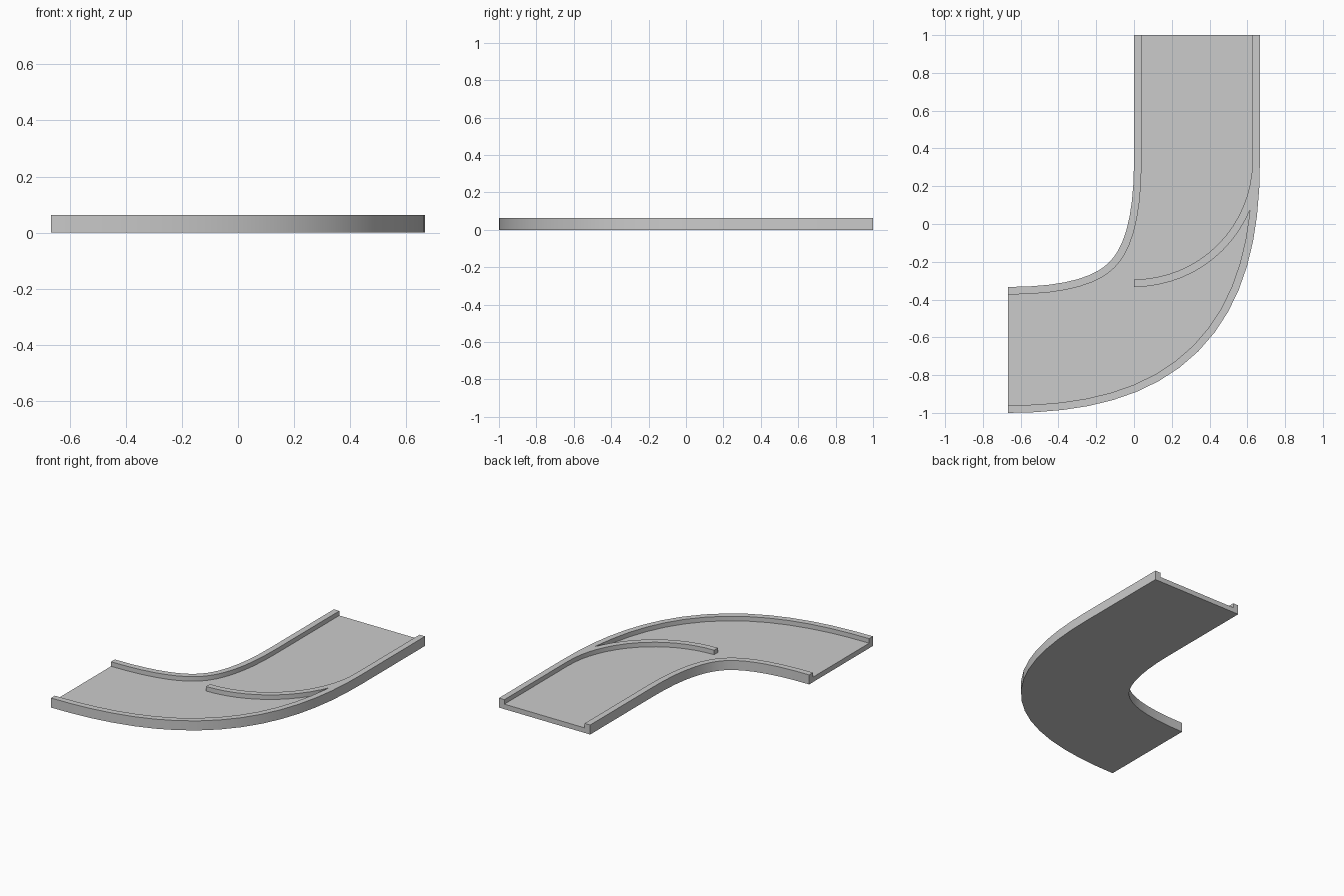
import bpy, bmesh, math
from mathutils import Vector

if "Cube" in bpy.data.objects:
    bpy.data.objects.remove(bpy.data.objects["Cube"])

HALF, RIM, FLOOR, TOP = 1 / 3, 0.04, 0.033, 0.063   # half width, rim width, heights
BEND = 16


def loft(name, rings):
    """Join equal closed rings of points into a capped solid."""
    bm = bmesh.new()
    loops = [[bm.verts.new(p) for p in ring] for ring in rings]
    n = len(loops[0])
    for a, b in zip(loops, loops[1:]):
        for i in range(n):
            j = (i + 1) % n
            bm.faces.new((a[i], a[j], b[j], b[i]))
    bm.faces.new(loops[0])
    bm.faces.new(loops[-1][::-1])
    bmesh.ops.recalc_face_normals(bm, faces=bm.faces)
    mesh = bpy.data.meshes.new(name)
    bm.to_mesh(mesh)
    bm.free()
    obj = bpy.data.objects.new(name, mesh)
    bpy.context.collection.objects.link(obj)
    bpy.ops.object.select_all(action='DESELECT')
    obj.select_set(True)
    bpy.context.view_layer.objects.active = obj
    bpy.ops.object.shade_smooth_by_angle(angle=math.radians(30))
    return obj


# Centre line: straight run, then a ninety degree bend
h = 0.724
P = [Vector(p) for p in ((1/3, 1/3), (1/3, 1/3 - h), (-2/3 + h, -2/3), (-2/3, -2/3))]
path = [(Vector((1/3, 1)), Vector((0, -1)))]
for k in range(BEND + 1):
    t = k / BEND
    u = 1 - t
    pos = u**3 * P[0] + 3*u*u*t * P[1] + 3*u*t*t * P[2] + t**3 * P[3]
    tan = u*u * (P[1] - P[0]) + 2*u*t * (P[2] - P[1]) + t*t * (P[3] - P[2])
    path.append((pos, tan.normalized()))

# Track bed: floor with a raised rim along both sides
w, r = HALF, HALF - RIM
profile = [(-w, 0), (w, 0), (w, TOP), (r, TOP), (r, FLOOR), (-r, FLOOR), (-r, TOP), (-w, TOP)]
loft("track_bed", [[(p.x - d.y * s, p.y + d.x * s, z) for s, z in profile]
                   for p, d in path])

# Divider: curved wall peeling off the right rim and ending mid-track
rings = []
wall_x = 2 * HALF - RIM
for k in range(BEND + 1):
    a = math.radians(90 * k / BEND)
    ring = []
    for rad, z in ((2*HALF, FLOOR - 0.003), (2*HALF, TOP), (wall_x, TOP), (wall_x, FLOOR - 0.003)):
        x = min(rad * math.sin(a), wall_x - 0.001 if rad < 2*HALF else wall_x)
        ring.append((x, 1/3 - rad * math.cos(a), z))
    rings.append(ring)
loft("divider", rings)
